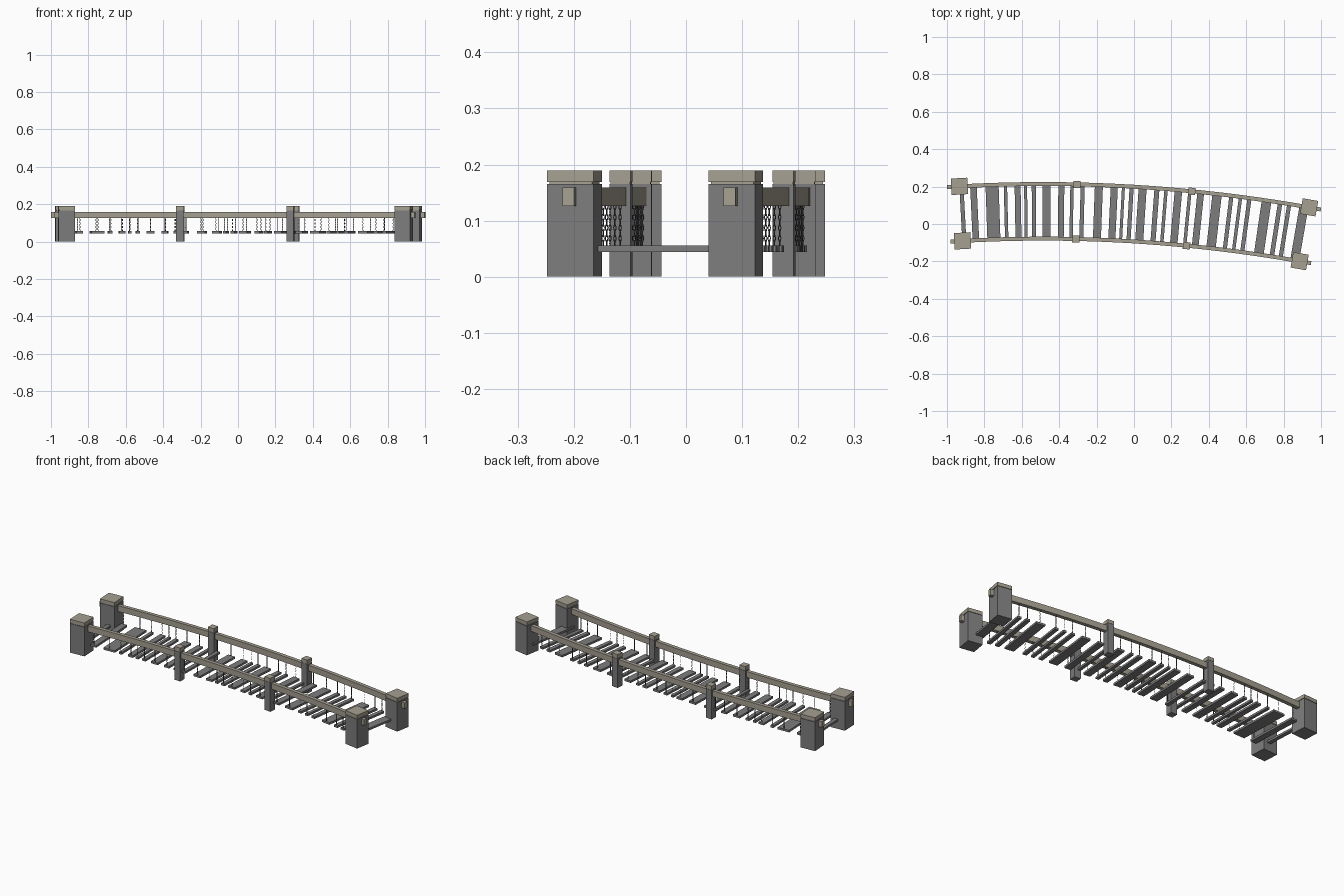
import bpy, bmesh, math
from mathutils import Matrix, Vector

if "Cube" in bpy.data.objects:
    bpy.data.objects.remove(bpy.data.objects["Cube"])

def material(name, rgb):
    m = bpy.data.materials.new(name)
    m.diffuse_color = (*rgb, 1)
    m.use_nodes = True
    m.node_tree.nodes["Principled BSDF"].inputs["Base Color"].default_value = m.diffuse_color
    return m

GREY = material("grey_wood", (0.205, 0.205, 0.205))
BEIGE = material("pale_wood", (0.38, 0.35, 0.285))
IRON = material("dark_iron", (0.08, 0.08, 0.08))
HALF = 0.146       # half distance between the two railings

def frame(t, off=0.0):
    """Point on the bridge curve, shifted sideways, plus heading angle."""
    y = 0.053 - 0.061 * t - 0.063 * t * t
    s = -0.061 - 0.126 * t
    n = Vector((-s, 1, 0)).normalized()
    p = Vector((t, y, 0)) + n * off
    return p, math.atan(s)

def finish(bm, name, mats):
    bmesh.ops.recalc_face_normals(bm, faces=bm.faces)
    me = bpy.data.meshes.new(name)
    bm.to_mesh(me)
    bm.free()
    for m in mats:
        me.materials.append(m)
    ob = bpy.data.objects.new(name, me)
    bpy.context.collection.objects.link(ob)
    return ob

def box(bm, p, ang, size, z0, z1, mi=0):
    mat = (Matrix.Translation((p.x, p.y, (z0 + z1) / 2)) @ Matrix.Rotation(ang, 4, 'Z')
           @ Matrix.Diagonal((size[0], size[1], z1 - z0, 1)))
    r = bmesh.ops.create_cube(bm, size=1, matrix=mat)
    for f in {f for v in r["verts"] for f in v.link_faces}:
        f.material_index = mi

# posts with a narrow neck and pale cap
for label, t, w in (("left_end", -0.925, 0.088), ("left_middle", -0.308, 0.038),
                    ("right_middle", 0.295, 0.038), ("right_end", 0.911, 0.084)):
    for side, sgn in (("back", 1), ("front", -1)):
        p, a = frame(t, sgn * HALF)
        bm = bmesh.new()
        box(bm, p, a, (w, w), 0, 0.165)
        box(bm, p, a, (w * 0.92, w * 0.92), 0.165, 0.169, 1)
        box(bm, p, a, (w, w), 0.169, 0.189, 1)
        finish(bm, f"{side}_{label}_post", [GREY, BEIGE])

# curved handrails swept along the bridge
for side, sgn in (("back", 1), ("front", -1)):
    bm = bmesh.new()
    prev = None
    N = 24
    for i in range(N + 1):
        t = -0.990 + (0.973 + 0.990) * i / N
        ring = []
        for dy, z in ((-0.0105, 0.126), (0.0105, 0.126), (0.0105, 0.159), (-0.0105, 0.159)):
            p, _ = frame(t, sgn * HALF + dy)
            ring.append(bm.verts.new((p.x, p.y, z)))
        if prev:
            for k in range(4):
                bm.faces.new((prev[k], prev[(k + 1) % 4], ring[(k + 1) % 4], ring[k]))
        else:
            bm.faces.new(ring)
        prev = ring
    bm.faces.new(prev)
    finish(bm, f"{side}_handrail", [BEIGE])

def link(bm, mat, R=0.0028, r=0.001, stretch=1.9, n=8, m=4):
    """One oval chain link standing upright in its local xz plane."""
    rings = []
    for i in range(n):
        u = 2 * math.pi * i / n
        ring = []
        for j in range(m):
            v = 2 * math.pi * j / m
            q = R + r * math.cos(v)
            ring.append(bm.verts.new(mat @ Vector((q * math.cos(u) * 0.8, r * math.sin(v),
                                                   q * math.sin(u) * stretch))))
        rings.append(ring)
    for i in range(n):
        A, B = rings[i], rings[(i + 1) % n]
        for j in range(m):
            bm.faces.new((A[j], B[j], B[(j + 1) % m], A[(j + 1) % m]))

# deck planks of uneven width: (centre, width) in hundredths
PLANKS = [(-91.5, 2.2), (-85.2, 3.5), (-75.4, 7), (-68.4, 1.8), (-62, 3.2), (-57.8, 1.6),
          (-53.5, 2.2), (-46.8, 4.3), (-39, 3.2), (-33.4, 1.8), (-27.8, 2.2), (-19.3, 4.3),
          (-11.2, 3.8), (-6.4, 1.6), (-2.1, 2.2), (3.7, 4.3), (11.2, 2.7), (16, 1.8),
          (22.5, 4), (28.5, 1.8), (34.2, 3.6), (42.8, 5), (50.3, 2.2), (55.1, 1.8), (59.8, 2.2),
          (68.8, 5.2), (75.9, 2.4), (80.7, 2.2), (88.4, 4.8)]
chains = {1: bmesh.new(), -1: bmesh.new()}
deck = bmesh.new()
for cx, w in PLANKS:
    t = cx / 100
    p, a = frame(t)
    box(deck, p, a, (w / 100, 2 * HALF + 0.006), 0.0445, 0.056)
    # hanging chain at each plank end
    for sgn, bm in chains.items():
        q, a = frame(t, sgn * (HALF - 0.003))
        for k in range(8):
            mat = (Matrix.Translation((q.x, q.y, 0.059 + 0.0094 * k))
                   @ Matrix.Rotation(a + (k % 2) * math.pi / 2, 4, 'Z'))
            link(bm, mat)
finish(deck, "deck_planks", [GREY])
finish(chains[1], "back_chains", [IRON])
finish(chains[-1], "front_chains", [IRON])
